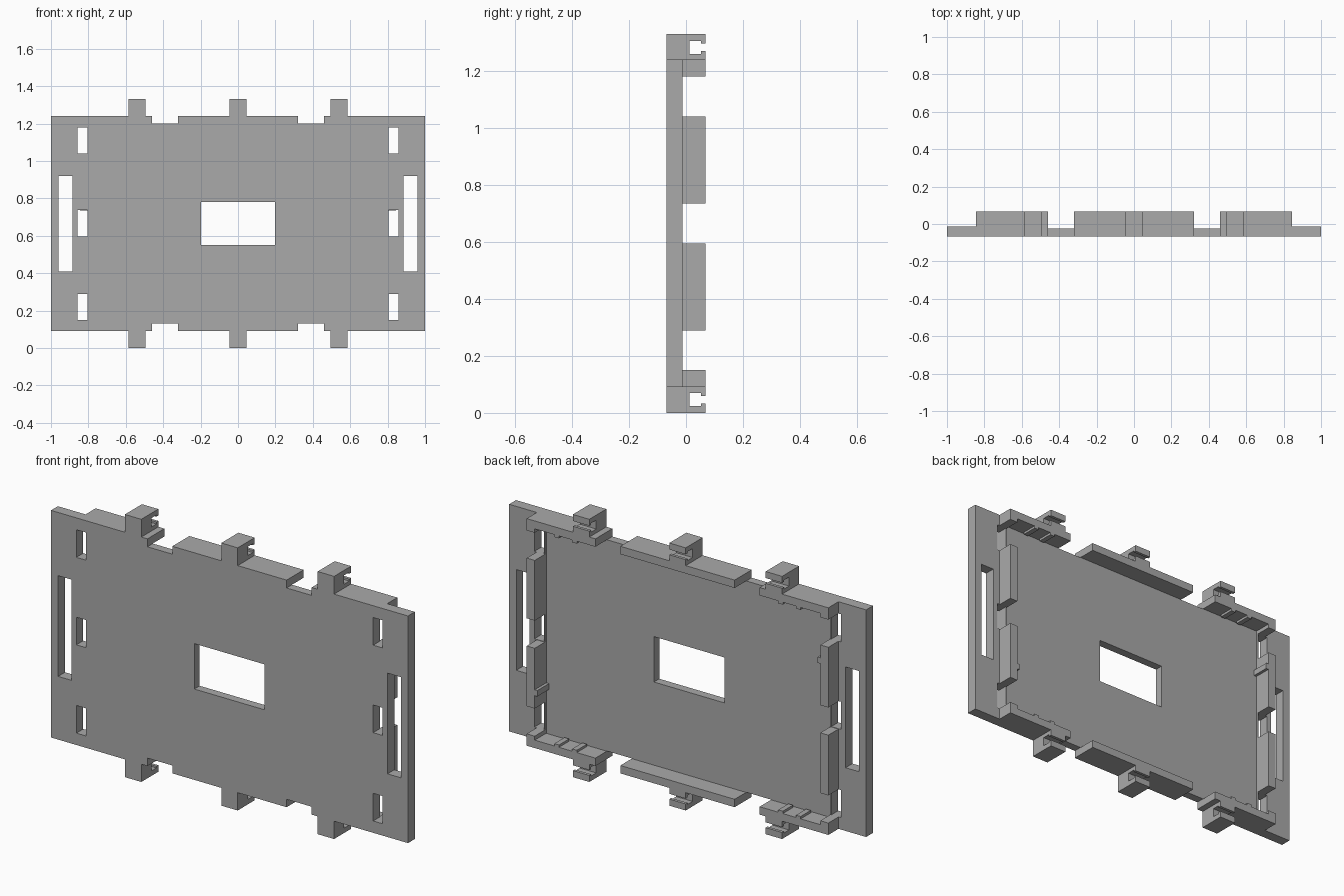
import bpy, bmesh
from mathutils import Vector

default = bpy.data.objects.get("Cube")
if default:
    bpy.data.objects.remove(default)

HEIGHT = 1.33
FRONT, FLOOR, RIM, BACK = -0.068, -0.025, -0.013, 0.068

grey = bpy.data.materials.new("matte_grey")
grey.use_nodes = True
colour = (0.4, 0.4, 0.4, 1)
grey.diffuse_color = colour
grey.node_tree.nodes["Principled BSDF"].inputs["Base Color"].default_value = colour


def finish(name, bm):
    bmesh.ops.recalc_face_normals(bm, faces=bm.faces)
    mesh = bpy.data.meshes.new(name)
    bm.to_mesh(mesh)
    bm.free()
    mesh.materials.append(grey)
    obj = bpy.data.objects.new(name, mesh)
    bpy.context.collection.objects.link(obj)
    return obj


def add_box(bm, xs, ys, zs):
    verts = bmesh.ops.create_cube(bm, size=1)["verts"]
    for v in verts:
        v.co = Vector([r[0] if c < 0 else r[1] for c, r in zip(v.co, (xs, ys, zs))])


def boxes(name, items):
    bm = bmesh.new()
    for item in items:
        add_box(bm, *item)
    return finish(name, bm)


def prism(name, points, start, end):
    """Extrude a closed outline of 3D points from offset start to end."""
    bm = bmesh.new()
    face = bm.faces.new([bm.verts.new(Vector(p) + Vector(start)) for p in points])
    moved = bmesh.ops.extrude_face_region(bm, geom=[face], use_keep_orig=True)["geom"]
    shift = Vector(end) - Vector(start)
    bmesh.ops.translate(bm, vec=shift, verts=[g for g in moved if isinstance(g, bmesh.types.BMVert)])
    return finish(name, bm)


def span(side, a, b):
    return tuple(sorted((side * a, side * b)))


def flip(top, a, b):
    """A height range, mirrored to the lower edge when top is False."""
    return (a, b) if top else (HEIGHT - b, HEIGHT - a)


def cut(target, cutter):
    mod = target.modifiers.new("cut", "BOOLEAN")
    mod.operation = "DIFFERENCE"
    mod.solver = "EXACT"
    mod.object = cutter
    bpy.context.view_layer.objects.active = target
    bpy.ops.object.modifier_apply(modifier=mod.name)
    bpy.data.objects.remove(cutter)


# Panel with recessed back, window, slots and edge notches
panel = boxes("panel", [((-1, 1), (FRONT, RIM), (0.09, 1.24))])
cut(panel, boxes("recess_cutter", [((-0.8, 0.8), (FLOOR, 0.2), (0.129, 1.201))]))
through = (-0.3, 0.3)
holes = [((-0.197, 0.197), through, (0.55, 0.78))]
for side in (-1, 1):
    holes.append((span(side, 0.885, 0.96), through, (0.41, 0.92)))
    for z in (0.15, 0.597, 1.04):
        holes.append((span(side, 0.805, 0.858), through, (z, z + 0.14)))
    for top in (True, False):
        holes.append((span(side, 0.32, 0.46), through, flip(top, 1.2, 1.4)))
cut(panel, boxes("hole_cutter", holes))

# Side rails, each pair with one small inner rib
for side, label in ((1, "left"), (-1, "right")):
    for top in (True, False):
        level = "upper" if top else "lower"
        boxes(f"{label}_{level}_side_rail",
              [(span(side, 0.8, 0.845), (RIM, BACK), flip(top, 0.735, 1.04))])
    boxes(f"{label}_rail_rib",
          [(span(side, 0.785, 0.8), (FLOOR, BACK), flip(side < 0, 0.945, 0.975))])

# Corner rails with an end post and two ribs
outline = [(0.46, 1.24), (0.845, 1.24), (0.845, 1.18), (0.8, 1.18), (0.8, 1.2)]
for x in (0.69, 0.59):
    outline += [(x, 1.2), (x, 1.188), (x - 0.026, 1.188), (x - 0.026, 1.2)]
outline.append((0.46, 1.2))

# Clip hook outline: block with an undercut pocket open to the back
hook = [(FRONT, 1.24), (BACK, 1.24), (BACK, 1.27), (0.053, 1.27), (0.053, 1.26),
        (0.013, 1.26), (0.013, 1.305), (0.053, 1.305), (0.053, 1.297),
        (BACK, 1.297), (BACK, HEIGHT), (FRONT, HEIGHT)]

for top in (True, False):
    level = "top" if top else "bottom"
    height = (lambda z: z) if top else (lambda z: HEIGHT - z)
    for side, label in ((1, "left"), (-1, "right")):
        prism(f"{level}_{label}_corner_rail",
              [(side * x, 0, height(z)) for x, z in outline], (0, RIM, 0), (0, BACK, 0))
    boxes(f"{level}_middle_rail", [((-0.32, 0.32), (RIM, BACK), flip(top, 1.2, 1.24))])
    for x, label in ((-0.54, "right"), (0, "middle"), (0.54, "left")):
        prism(f"{level}_{label}_clip", [(x, y, height(z)) for y, z in hook],
              (-0.046, 0, 0), (0.046, 0, 0))
